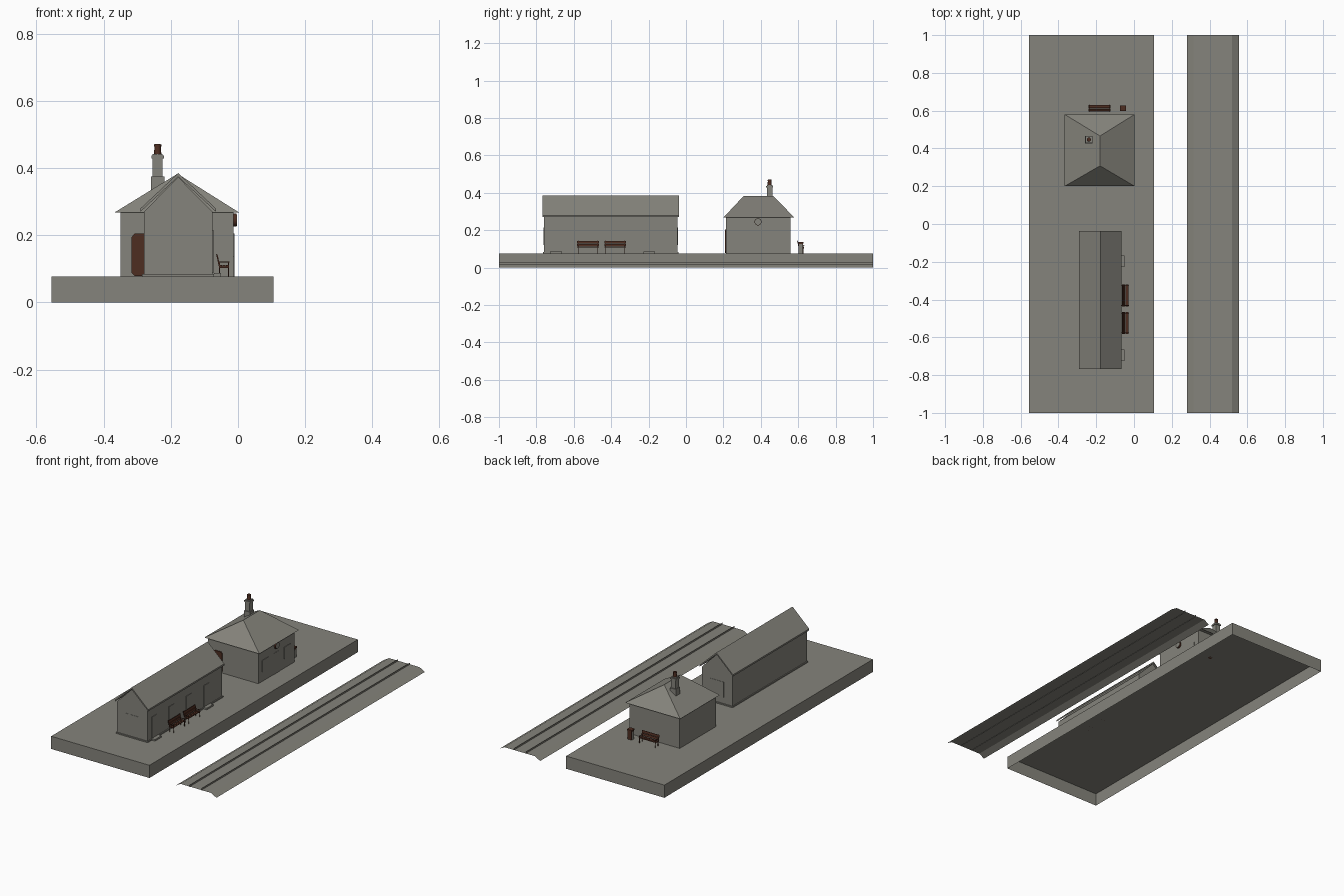
import bpy, bmesh, math

if "Cube" in bpy.data.objects:
    bpy.data.objects.remove(bpy.data.objects["Cube"])


def material(name, rgb):
    m = bpy.data.materials.new(name)
    m.diffuse_color = (*rgb, 1)
    m.use_nodes = True
    m.node_tree.nodes["Principled BSDF"].inputs["Base Color"].default_value = m.diffuse_color
    return m


GREY = material("stone grey", (0.235, 0.23, 0.2))
BROWN = material("dark brown", (0.075, 0.026, 0.015))


def mesh(name, verts, faces, mat):
    me = bpy.data.meshes.new(name)
    bm = bmesh.new()
    vs = [bm.verts.new(v) for v in verts]
    for f in faces:
        bm.faces.new([vs[i] for i in f])
    bmesh.ops.recalc_face_normals(bm, faces=bm.faces)
    bm.to_mesh(me)
    bm.free()
    me.materials.append(mat)
    ob = bpy.data.objects.new(name, me)
    bpy.context.collection.objects.link(ob)
    return ob


def box(name, x0, x1, y0, y1, z0, z1, mat=GREY, bottom=True):
    v = [(x, y, z) for z in (z0, z1) for x, y in ((x0, y0), (x1, y0), (x1, y1), (x0, y1))]
    f = [(4, 5, 6, 7), (0, 1, 5, 4), (1, 2, 6, 5), (2, 3, 7, 6), (3, 0, 4, 7)]
    if bottom:
        f.append((3, 2, 1, 0))
    return mesh(name, v, f, mat)


def prism(name, profile, y0, y1, mat=GREY):
    # closed x-z profile extruded along y
    n = len(profile)
    v = [(x, y, z) for y in (y0, y1) for x, z in profile]
    f = [(i, (i + 1) % n, n + (i + 1) % n, n + i) for i in range(n)]
    f += [tuple(range(n)), tuple(range(n, 2 * n))]
    return mesh(name, v, f, mat)


def sheet(name, profile, mat=GREY):
    # open x-z strip running the whole length
    n = len(profile)
    v = [(x, y, z) for x, z in profile for y in (-1, 1)]
    f = [(2 * i, 2 * i + 2, 2 * i + 3, 2 * i + 1) for i in range(n - 1)]
    ob = mesh(name, v, f, mat)
    return ob


def cylinder(name, loc, r1, r2, depth, mat, sides=16, rot=(0, 0, 0)):
    bpy.ops.mesh.primitive_cone_add(vertices=sides, radius1=r1, radius2=r2, depth=depth,
                                    location=loc, rotation=rot)
    ob = bpy.context.object
    ob.name = name
    ob.data.materials.append(mat)
    bpy.ops.object.shade_smooth_by_angle(angle=math.radians(40))
    return ob


G = 0.077  # platform top

# Platform, hollow underneath
box("platform", -0.555, 0.105, -1, 1, 0, G, bottom=False)

# Track bed sheet and two thin rails
sheet("track_bed", [(0.555, 0), (0.52, 0.02), (0.315, 0.02), (0.28, 0)][::-1])
for x in (0.376, 0.455):
    sheet("rail", [(x, 0.018), (x, 0.03)])

# Long waiting shed with gables
CX = -0.178
prism("shed_walls", [(-0.28, G), (-0.076, G), (-0.076, 0.27), (CX, 0.373), (-0.28, 0.27)],
      -0.76, -0.045)
box("shed_plinth", -0.285, -0.071, -0.765, -0.04, G, 0.084)
prism("shed_roof", [(-0.29, 0.28), (CX, 0.385), (-0.066, 0.28), (-0.066, 0.27),
                    (CX, 0.374), (-0.29, 0.27)], -0.768, -0.037)
for y in (-0.695, -0.197):
    box("shed_step", -0.072, -0.05, y - 0.031, y + 0.031, G, 0.087)
    box("shed_door", -0.077, -0.0735, y - 0.026, y + 0.026, 0.087, 0.215)
for y in (-0.53, -0.365):
    box("shed_window", -0.077, -0.0735, y - 0.026, y + 0.026, 0.122, 0.215)
for y in (-0.7615, -0.0465):
    box("gable_window", -0.223, -0.13, y, y + 0.003, 0.122, 0.215)

# Square station house with hipped roof
box("house_walls", -0.35, -0.013, 0.214, 0.56, G, 0.27)
mesh("house_roof",
     [(-0.367, 0.2, 0.268), (0.003, 0.2, 0.268), (0.003, 0.58, 0.268), (-0.367, 0.58, 0.268),
      (-0.18, 0.308, 0.383), (-0.18, 0.466, 0.383)],
     [(0, 1, 4), (1, 2, 5, 4), (2, 3, 5), (3, 0, 4, 5), (3, 2, 1, 0)], GREY)
for y in (0.28, 0.49):
    box("house_window", -0.014, -0.0105, y - 0.031, y + 0.031, 0.135, 0.205)
box("house_side_door", -0.014, -0.011, 0.358, 0.412, G, 0.205)

# Brown front door with clipped corners and a small handle
prism("house_door", [(-0.308, 0.079), (-0.262, 0.079), (-0.253, 0.088), (-0.253, 0.194),
                     (-0.262, 0.205), (-0.308, 0.205), (-0.317, 0.194), (-0.317, 0.088)],
      0.209, 0.216, BROWN)

# Wall clock: brown case with a grey face
turn = (0, math.pi / 2, 0)
cylinder("clock_case", (-0.009, 0.385, 0.245), 0.019, 0.019, 0.01, BROWN, 20, turn)
cylinder("clock_face", (-0.0035, 0.385, 0.245), 0.017, 0.017, 0.002, GREY, 20, turn)

# Chimney with stepped stack and pot
HX, HY = -0.239, 0.447
for name, r, z0, z1 in (("chimney_base", 0.02, 0.31, 0.375), ("chimney_stack", 0.015, 0.375, 0.428),
                        ("chimney_cap", 0.019, 0.428, 0.437), ("chimney_top", 0.015, 0.437, 0.442)):
    box(name, HX - r, HX + r, HY - r, HY + r, z0, z1)
cylinder("chimney_pot", (HX, HY, 0.456), 0.011, 0.009, 0.03, BROWN, 12)
cylinder("chimney_pot_rim", (HX, HY, 0.467), 0.011, 0.011, 0.006, BROWN, 12)


def bench(cx, cy, angle):
    # local frame: length along y, sitter faces +x, back at x = 0
    L = 0.058
    parts = []
    for i in range(3):
        x = 0.008 + i * 0.0095
        parts.append(box("bench_seat_slat", x, x + 0.008, -L, L, 0.030, 0.034, BROWN))
    for z in (0.037, 0.052):
        s = 0.006 - (z - 0.037) * 0.25
        parts.append(prism("bench_back_slat", [(s, z), (s + 0.003, z), (s, z + 0.013),
                                               (s - 0.003, z + 0.013)], -L, L, BROWN))
    for y in (-L + 0.004, L - 0.007):
        for x in (0.007, 0.033):
            parts.append(box("bench_leg", x, x + 0.003, y, y + 0.003, 0, 0.044, BROWN))
        parts.append(box("bench_arm", 0.004, 0.037, y, y + 0.003, 0.042, 0.045, BROWN))
        parts.append(box("bench_rail", 0.007, 0.036, y, y + 0.003, 0.026, 0.030, BROWN))
        parts.append(prism("bench_back_post", [(0.006, 0.03), (0.009, 0.03), (0.001, 0.067),
                                               (-0.002, 0.067)], y, y + 0.003, BROWN))
    for ob in parts:
        ob.location = (cx, cy, G)
        ob.rotation_euler.z = angle


# Two benches by the shed, one behind the house
for y in (-0.524, -0.379):
    bench(-0.063, y, 0)
bench(-0.182, 0.596, math.pi / 2)

# Litter bin with grey side panels and brown lid
box("bin_body", -0.072, -0.044, 0.601, 0.625, G, 0.13, BROWN)
box("bin_lid", -0.074, -0.042, 0.598, 0.628, 0.13, 0.138, BROWN)
for x in (-0.0735, -0.044):
    box("bin_panel", x, x + 0.0015, 0.603, 0.623, G, 0.126)
